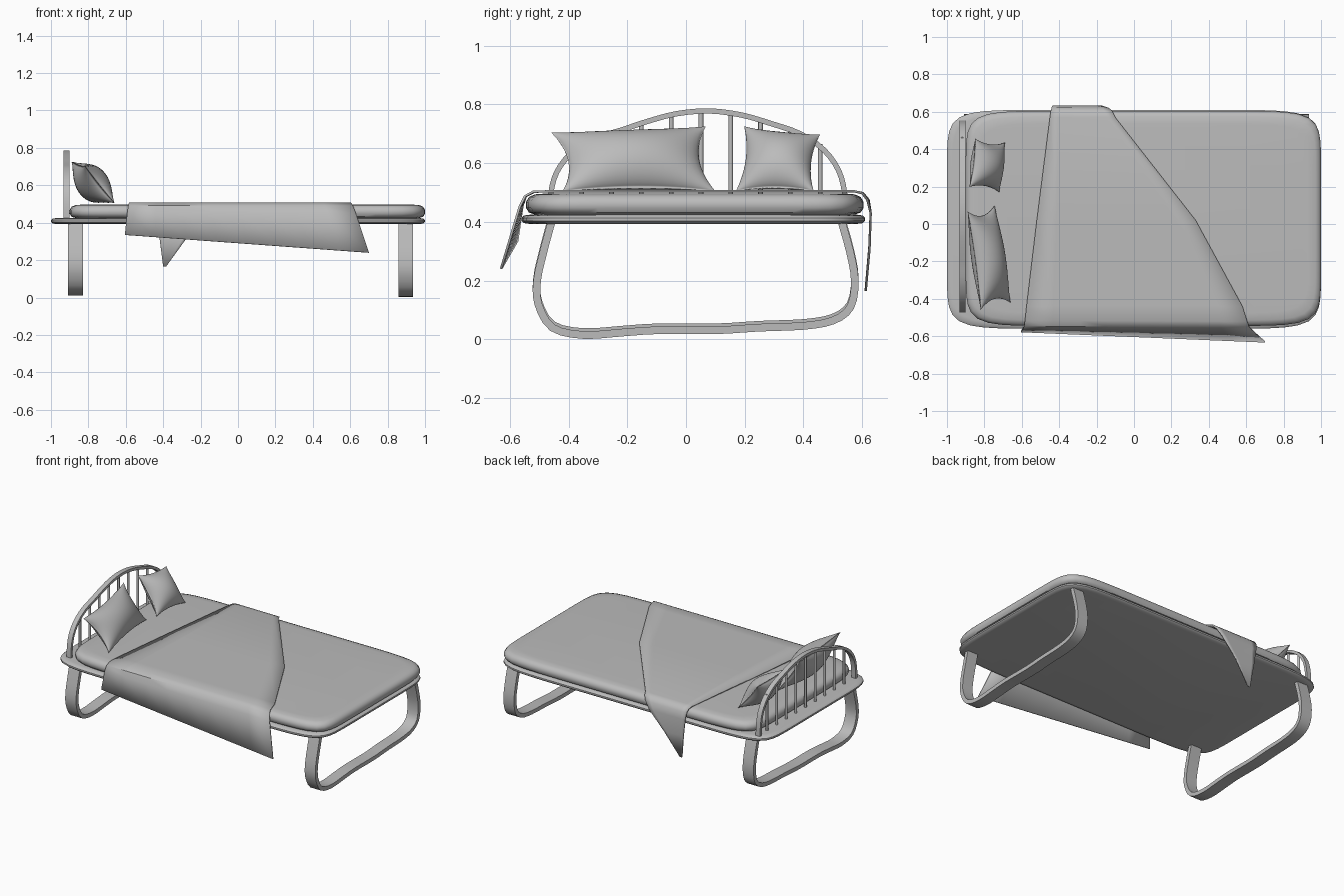
import bpy, math
from mathutils import Vector

if "Cube" in bpy.data.objects:
    bpy.data.objects.remove(bpy.data.objects["Cube"])


def material(name, v):
    m = bpy.data.materials.new(name)
    m.diffuse_color = (v, v, v, 1)
    m.use_nodes = True
    m.node_tree.nodes["Principled BSDF"].inputs["Base Color"].default_value = m.diffuse_color
    return m


GREY = material("plain grey", 0.5)


def make(name, verts, faces, angle=40):
    me = bpy.data.meshes.new(name)
    me.from_pydata([tuple(v) for v in verts], [], faces)
    me.materials.append(GREY)
    ob = bpy.data.objects.new(name, me)
    bpy.context.collection.objects.link(ob)
    bpy.ops.object.select_all(action='DESELECT')
    ob.select_set(True)
    bpy.context.view_layer.objects.active = ob
    bpy.ops.object.mode_set(mode='EDIT')
    bpy.ops.mesh.select_all(action='SELECT')
    bpy.ops.mesh.normals_make_consistent(inside=False)
    bpy.ops.object.mode_set(mode='OBJECT')
    bpy.ops.object.shade_smooth_by_angle(angle=math.radians(angle))
    return ob


def slab(name, cx, cy, hx, hy, profile, n=10, seg=120):
    """Soft rounded rectangle lofted through (inset, z) rings."""
    verts, faces = [], []
    for inset, z in profile:
        for i in range(seg):
            a = 2 * math.pi * i / seg
            c, s = math.cos(a), math.sin(a)
            r = (abs(c) ** n + abs(s) ** n) ** (-1 / n)
            verts.append((cx + c * r * (hx - inset), cy + s * r * (hy - inset), z))
    for k in range(len(profile) - 1):
        for i in range(seg):
            j = (i + 1) % seg
            faces.append((k * seg + i, k * seg + j, (k + 1) * seg + j, (k + 1) * seg + i))
    faces.append(tuple(range(seg))[::-1])
    faces.append(tuple((len(profile) - 1) * seg + i for i in range(seg)))
    return make(name, verts, faces)


def spline(pts, sub):
    """Catmull-Rom through 2D points."""
    p = [Vector(q) for q in pts]
    p = [2 * p[0] - p[1]] + p + [2 * p[-1] - p[-2]]
    out = []
    for i in range(1, len(p) - 2):
        a, b, c, d = p[i - 1:i + 3]
        for k in range(sub):
            t = k / sub
            out.append(0.5 * (2 * b + (c - a) * t + (2 * a - 5 * b + 4 * c - d) * t * t
                              + (3 * b - a - 3 * c + d) * t ** 3))
    return out + [p[-2]]


def strap(name, pts, x, width, thick, sub=3, dz=0.0):
    """Flat band swept along a (y, z) path."""
    path = spline(pts, sub)
    verts, faces = [], []
    for i, p in enumerate(path):
        d = (path[min(i + 1, len(path) - 1)] - path[max(i - 1, 0)]).normalized()
        n = Vector((-d.y, d.x)) * thick / 2
        for sx, sn in ((-1, -1), (1, -1), (1, 1), (-1, 1)):
            q = p + n * sn
            verts.append((x + sx * width / 2, q.x, q.y + dz))
    for i in range(len(path) - 1):
        for k in range(4):
            m = (k + 1) % 4
            faces.append((4 * i + k, 4 * i + m, 4 * i + 4 + m, 4 * i + 4 + k))
    e = 4 * len(path) - 4
    faces += [(3, 2, 1, 0), (e, e + 1, e + 2, e + 3)]
    make(name, verts, faces)
    return path


def pillow(name, tl, tr, br, bl, thick, pinch=0.15, n=20):
    """Cushion spanning four corners, pinched along the edges."""
    tl, tr, br, bl = map(Vector, (tl, tr, br, bl))
    nor = (tr - tl).cross(bl - tl).normalized()
    verts, faces = [], []
    for side in (1, -1):
        o = len(verts)
        for i in range(n + 1):
            for j in range(n + 1):
                u, v = -math.cos(math.pi * i / n), -math.cos(math.pi * j / n)
                h = thick / 2 * ((1 - u * u) * (1 - v * v)) ** 0.6
                s = (1 + u * (1 - pinch * (1 - v * v))) / 2
                t = (1 + v * (1 - pinch * 0.8 * (1 - u * u))) / 2
                p = tl.lerp(tr, s).lerp(bl.lerp(br, s), t)
                verts.append(p + nor * h * side)
        for i in range(n):
            for j in range(n):
                a = o + i * (n + 1) + j
                f = (a, a + 1, a + n + 2, a + n + 1)
                faces.append(f if side > 0 else f[::-1])
    ob = make(name, verts, faces, 60)
    w = ob.modifiers.new("Weld", 'WELD')
    w.merge_threshold = 0.0002


# bed base and mattress
slab("bed_base", 0, 0.025, 1.0, 0.585,
     [(0.03, 0.393), (0.008, 0.396), (0, 0.404), (0, 0.414), (0.008, 0.422), (0.03, 0.425)])
slab("mattress", 0.05, 0.03, 0.95, 0.575,
     [(0.035, 0.424), (0.01, 0.432), (0, 0.448), (0, 0.468), (0.01, 0.485),
      (0.03, 0.494), (0.07, 0.497)])

# bent strap legs, one loop at each end
LEG = [(-0.458, 0.40), (-0.485, 0.30), (-0.507, 0.20), (-0.503, 0.12), (-0.455, 0.04),
       (-0.35, 0.015), (-0.22, 0.023), (-0.1, 0.031), (0.1, 0.031), (0.25, 0.04),
       (0.4, 0.046), (0.5, 0.064), (0.56, 0.11), (0.575, 0.20), (0.558, 0.30), (0.53, 0.40)]
strap("head_leg_loop", LEG, -0.87, 0.08, 0.026, dz=0.01)
strap("foot_leg_loop", LEG, 0.897, 0.078, 0.026)

# arched headboard frame
ARCH = [(-0.465, 0.42), (-0.46, 0.50), (-0.44, 0.57), (-0.39, 0.635), (-0.31, 0.685),
        (-0.22, 0.713), (-0.13, 0.743), (-0.03, 0.769), (0.08, 0.778), (0.19, 0.764),
        (0.29, 0.735), (0.39, 0.70), (0.47, 0.645), (0.52, 0.575), (0.54, 0.50), (0.545, 0.42)]
arch = strap("headboard_arch", ARCH, -0.918, 0.032, 0.018)

# headboard spindles
for i in range(9):
    y = -0.355 + i * 0.1015
    top = min(arch, key=lambda p: abs(p.x - y)).y
    bpy.ops.mesh.primitive_cylinder_add(vertices=12, radius=0.008, depth=top - 0.42,
                                        location=(-0.918, y, (top + 0.42) / 2))
    ob = bpy.context.object
    ob.name = f"headboard_spindle_{i + 1}"
    ob.data.materials.append(GREY)
    bpy.ops.object.shade_smooth_by_angle(angle=math.radians(40))

# leaning pillows
pillow("large_pillow", (-0.82, -0.46, 0.705), (-0.89, 0.068, 0.726),
       (-0.745, 0.10, 0.505), (-0.66, -0.42, 0.505), 0.17)
pillow("small_pillow", (-0.88, 0.198, 0.726), (-0.85, 0.457, 0.698),
       (-0.69, 0.435, 0.505), (-0.72, 0.17, 0.505), 0.15)

# blanket: strips between left and right edge points, from rear tip to front hem
ROWS = [(-0.40, 0.612, 0.165, -0.385, 0.612, 0.165),
        (-0.42, 0.625, 0.32, -0.28, 0.625, 0.31),
        (-0.435, 0.629, 0.43, -0.17, 0.629, 0.43),
        (-0.44, 0.622, 0.475, -0.135, 0.618, 0.475),
        (-0.445, 0.603, 0.498, -0.115, 0.60, 0.498),
        (-0.45, 0.57, 0.505, -0.10, 0.57, 0.505),
        (-0.52, 0.02, 0.505, 0.33, 0.02, 0.505),
        (-0.575, -0.44, 0.505, 0.58, -0.44, 0.505),
        (-0.583, -0.515, 0.503, 0.605, -0.52, 0.503),
        (-0.587, -0.545, 0.488, 0.615, -0.548, 0.488),
        (-0.592, -0.557, 0.455, 0.63, -0.567, 0.45),
        (-0.605, -0.575, 0.335, 0.70, -0.63, 0.24)]
SEG = 8
verts = [Vector(r[:3]).lerp(Vector(r[3:]), k / SEG) for r in ROWS for k in range(SEG + 1)]
W = SEG + 1
faces = [(i * W + k, i * W + k + 1, i * W + W + k + 1, i * W + W + k)
         for i in range(len(ROWS) - 1) for k in range(SEG)]
blanket = make("blanket", verts, faces, 40)
sol = blanket.modifiers.new("Thickness", 'SOLIDIFY')
sol.thickness = 0.008
sol.offset = 0
